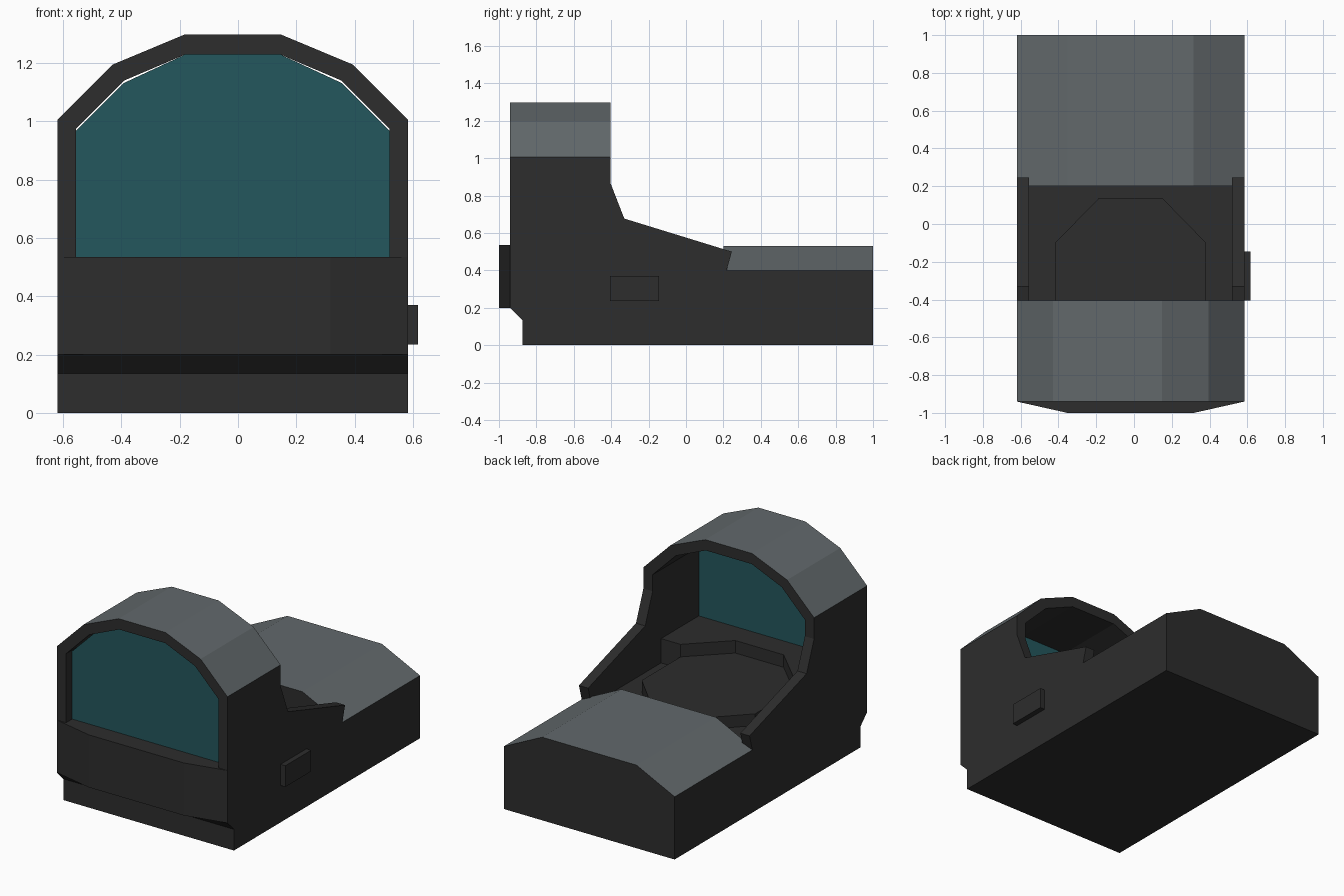
import bpy, bmesh
from mathutils import Vector

cube = bpy.data.objects.get("Cube")
if cube:
    bpy.data.objects.remove(cube, do_unlink=True)


def material(name, rgb):
    m = bpy.data.materials.new(name)
    m.use_nodes = True
    m.diffuse_color = (*rgb, 1)
    bsdf = next(n for n in m.node_tree.nodes if n.type == "BSDF_PRINCIPLED")
    bsdf.inputs["Base Color"].default_value = (*rgb, 1)
    bsdf.inputs["Roughness"].default_value = 0.7
    return m


BLACK = material("matte black", (0.026, 0.026, 0.026))
GREY = material("slate grey", (0.122, 0.140, 0.148))
TEAL = material("teal glass", (0.017, 0.095, 0.109))


def prism(name, points, axis, lo, hi, mats, rule=None):
    """Extrude a 2D outline along an axis; rule(face) picks the second material."""
    def place(a, b, t):
        return {"x": (t, a, b), "y": (a, t, b), "z": (a, b, t)}[axis]
    bm = bmesh.new()
    n = len(points)
    low = [bm.verts.new(place(a, b, lo)) for a, b in points]
    high = [bm.verts.new(place(a, b, hi)) for a, b in points]
    bm.faces.new(low)
    bm.faces.new(high)
    for i in range(n):
        j = (i + 1) % n
        bm.faces.new((low[i], low[j], high[j], high[i]))
    bmesh.ops.recalc_face_normals(bm, faces=bm.faces)
    if rule:
        for f in bm.faces:
            f.material_index = int(rule(f))
    me = bpy.data.meshes.new(name)
    bm.to_mesh(me)
    bm.free()
    for m in mats:
        me.materials.append(m)
    ob = bpy.data.objects.new(name, me)
    bpy.context.collection.objects.link(ob)
    return ob


# Shared dimensions
CX = -0.018                      # centre line of the housing
HALF, INNER = 0.602, 0.537       # outer and inner half widths
L, R = CX - HALF, CX + HALF
FRONT, HOOD_BACK = -0.94, -0.405
FLOOR, DECK = 0.38, 0.535


def mirrored(half):
    """Mirror a right-hand list of (offset, height) points about the centre line."""
    return [(CX + a, b) for a, b in half] + [(CX - a, b) for a, b in reversed(half)]


# Base with undercut front
prism("base", [(-0.875, 0), (1, 0), (1, 0.4), (0.2, 0.4), (0.2, FLOOR),
               (FRONT, FLOOR), (FRONT, 0.2), (-0.875, 0.135)],
      "x", L, R, [BLACK])

# Rear cap with sloped grey shoulders
prism("rear_cap", mirrored([(HALF, 0.4), (0.333, 0.53)]), "y", 0.2, 1.0,
      [BLACK, GREY], lambda f: f.normal.z > 0.3)

# Side walls sweeping down behind the hood
wall = [(FRONT, FLOOR), (0.2, FLOOR), (0.217, 0.4), (0.245, 0.5), (-0.33, 0.677),
        (HOOD_BACK, 0.87), (HOOD_BACK, 0.975), (FRONT, 0.975)]
prism("right_wall", wall, "x", L, CX - INNER, [BLACK])
prism("left_wall", wall, "x", CX + INNER, R, [BLACK])

# Faceted hood arch, grey on its outer top
outer = mirrored([(HALF, 0.975), (HALF, 1.005), (0.412, 1.195), (0.165, 1.298)])
inner = mirrored([(INNER, 0.975), (0.373, 1.14), (0.162, 1.23)])
prism("hood", outer + inner[::-1], "y", FRONT, HOOD_BACK,
      [BLACK, GREY], lambda f: f.normal.z > 0.3)

# Lens
prism("lens", mirrored([(INNER, DECK), (INNER, 0.968), (0.373, 1.132), (0.162, 1.23)]),
      "y", -0.878, -0.87, [TEAL])

# Front bumper
prism("front_bumper", [(L, FRONT), (CX - 0.335, -1), (CX + 0.335, -1), (R, FRONT)],
      "z", 0.2, DECK, [BLACK])

# Raised deck under the lens, notched around the octagonal cover
notch = mirrored([(0.4, -0.49), (0.17, -0.715)])
prism("lens_deck", [(CX + INNER, FRONT), (CX + INNER, -0.49)] + notch
      + [(CX - INNER, -0.49), (CX - INNER, FRONT)], "z", FLOOR, DECK, [BLACK])

# Octagonal cover
prism("octagonal_cover", mirrored([(0.17, -0.715), (0.4, -0.49), (0.4, -0.1), (0.17, 0.135)]),
      "z", FLOOR, 0.455, [BLACK])

# Side button
prism("side_button", [(-0.405, 0.235), (-0.145, 0.235), (-0.145, 0.37), (-0.405, 0.37)],
      "x", R, 0.618, [BLACK])
